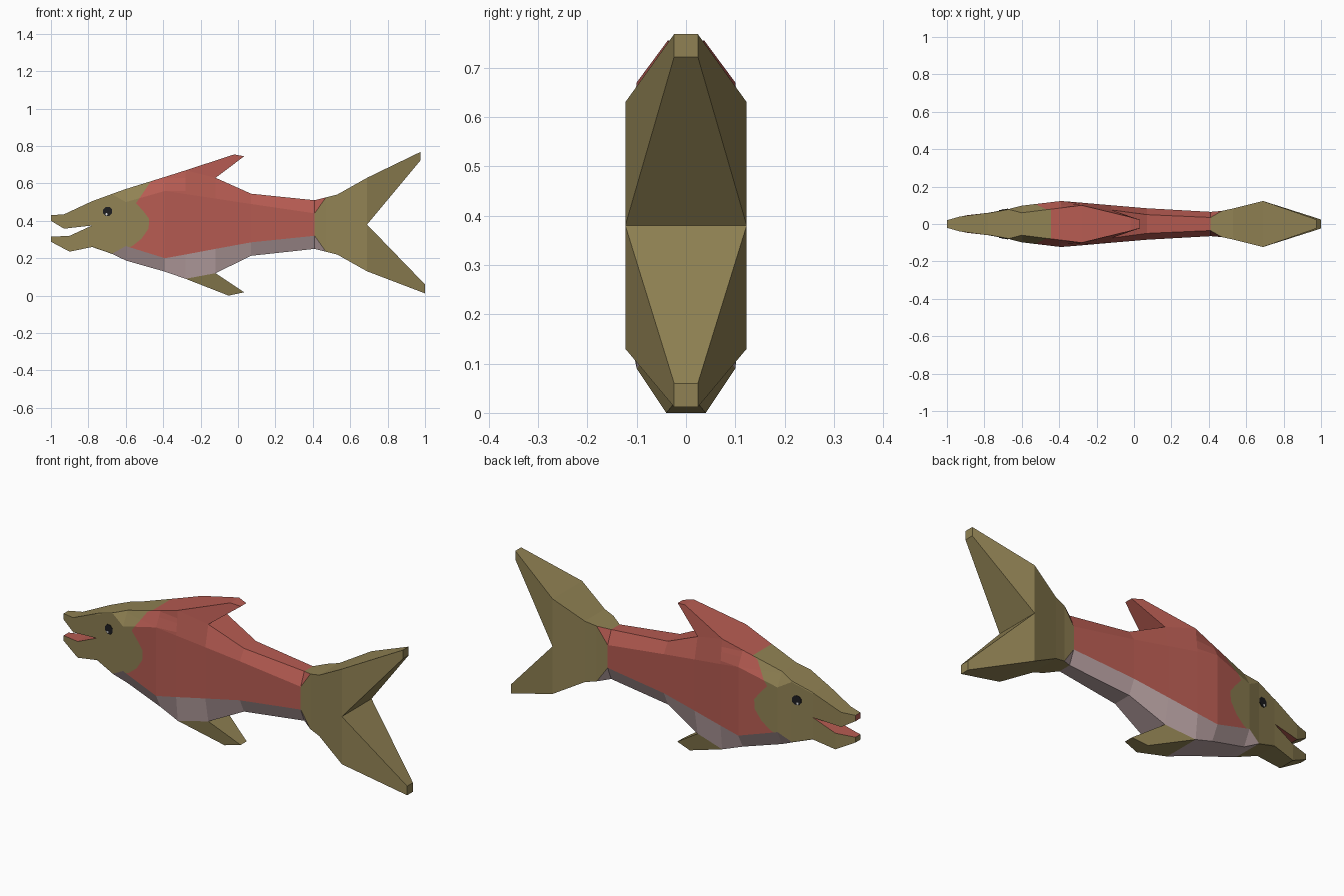
import bpy, bmesh, math
from mathutils import Vector

if "Cube" in bpy.data.objects:
    bpy.data.objects.remove(bpy.data.objects["Cube"])


def material(name, rgb):
    m = bpy.data.materials.new(name)
    m.diffuse_color = (*rgb, 1)
    m.use_nodes = True
    m.node_tree.nodes["Principled BSDF"].inputs["Base Color"].default_value = m.diffuse_color
    return m


MATS = [material("olive", (0.28, 0.222, 0.087)),
        material("red", (0.47, 0.106, 0.084)),
        material("pale pink", (0.51, 0.38, 0.385)),
        material("eye black", (0.012, 0.012, 0.014)),
        material("eye white", (0.75, 0.75, 0.75))]
OLIVE, RED, PINK, BLACK, WHITE = range(5)


def finish(bm, name):
    bmesh.ops.remove_doubles(bm, verts=bm.verts, dist=0.0005)
    bmesh.ops.recalc_face_normals(bm, faces=bm.faces)
    me = bpy.data.meshes.new(name)
    bm.to_mesh(me)
    bm.free()
    for m in MATS:
        me.materials.append(m)
    ob = bpy.data.objects.new(name, me)
    bpy.context.collection.objects.link(ob)
    return ob


def loft(rings, colour, bm=None):
    """Skin half sections of (x, z, half width), top to bottom, mirrored in y."""
    bm = bm or bmesh.new()
    loops = []
    for r in rings:
        pts = [(x, -w, z) for x, z, w in r] + [(x, w, z) for x, z, w in reversed(r)]
        loops.append([bm.verts.new(p) for p in pts])
    n = len(loops[0])
    for i in range(len(loops) - 1):
        for k in range(n):
            a, b, j = loops[i], loops[i + 1], (k + 1) % n
            f = bm.faces.new((a[k], a[j], b[j], b[k]))
            f.material_index = colour(i, k)
    for end in (loops[0], loops[-1]):
        bm.faces.new(end).material_index = colour(0, 1)
    return bm


# Body: x, top z, top width, shoulder z, side width, flank z, belly z, belly width
stations = [
    (-0.78, 0.505, 0.058, 0.50, 0.060, 0.265, 0.26, 0.058),
    (-0.67, 0.545, 0.078, 0.54, 0.080, 0.226, 0.222, 0.078),
    (-0.60, 0.57, 0.060, 0.50, 0.098, 0.265, 0.188, 0.060),
    (-0.39, 0.635, 0.086, 0.56, 0.123, 0.20, 0.128, 0.086),
    (-0.28, 0.67, 0.100, 0.543, 0.114, 0.22, 0.09, 0.100),
    (-0.12, 0.63, 0.075, 0.519, 0.100, 0.25, 0.12, 0.075),
    (0.07, 0.545, 0.050, 0.49, 0.084, 0.285, 0.213, 0.050),
    (0.41, 0.51, 0.035, 0.44, 0.065, 0.32, 0.25, 0.035),
    (0.47, 0.525, 0.070, 0.525, 0.070, 0.235, 0.235, 0.070),
]
rings = [[(x, zt, wt), (x, z1, w), (x, z2, w), (x, zb, wb)]
         for x, zt, wt, z1, w, z2, zb, wb in stations]


def body_colour(i, k):
    if i == 0:
        return OLIVE
    if i == len(rings) - 2 and k in (1, 3, 5, 7):
        return OLIVE
    return PINK if k in (2, 3, 4) else RED


bm = loft(rings, body_colour)

# Wavy edge of the head colour, cut into the body
edge = [(-0.62, 0.245), (-0.565, 0.265), (-0.515, 0.305), (-0.478, 0.36), (-0.475, 0.41),
        (-0.505, 0.45), (-0.545, 0.495), (-0.50, 0.56), (-0.47, 0.605), (-0.42, 0.63)]


def cut(co, no, z0, z1):
    faces = []
    for f in bm.faces:
        c = f.calc_center_median()
        if -0.7 < c.x < -0.25 and z0 < c.z < z1 and f.material_index == RED:
            faces.append(f)
    geom = set(faces)
    for f in faces:
        geom.update(f.edges)
        geom.update(f.verts)
    bmesh.ops.bisect_plane(bm, geom=list(geom), dist=1e-5, plane_co=co, plane_no=no)


for x, z in edge:
    cut((x, 0, z), (0, 0, 1), 0, 1)
for (xa, za), (xb, zb) in zip(edge, edge[1:]):
    cut((xa, 0, za), Vector((zb - za, 0, xa - xb)).normalized(), za, zb)
for f in bm.faces:
    c = f.calc_center_median()
    if f.material_index == RED and c.x < -0.25:
        limit = edge[0][0] if c.z < edge[0][1] else edge[-1][0]
        for (xa, za), (xb, zb) in zip(edge, edge[1:]):
            if za <= c.z < zb:
                limit = xa + (xb - xa) * (c.z - za) / (zb - za)
        if c.x < limit:
            f.material_index = OLIVE
finish(bm, "body")

# Jaws, red inside the mouth (side 1 is the underside, side 3 the top)
finish(loft([[(-0.78, 0.505, 0.06), (-0.78, 0.375, 0.06)],
             [(-0.93, 0.435, 0.04), (-0.93, 0.358, 0.04)],
             [(-1.0, 0.43, 0.02), (-1.0, 0.40, 0.02)]],
            lambda i, k: RED if k == 1 and i == 0 else OLIVE), "upper_jaw")
jaw = loft([[(-0.78, 0.375, 0.06), (-0.78, 0.26, 0.06)],
            [(-0.90, 0.32, 0.046), (-0.90, 0.235, 0.046)],
            [(-1.0, 0.315, 0.02), (-1.0, 0.288, 0.02)]],
           lambda i, k: RED if k == 3 else OLIVE)
for f in jaw.faces:
    if f.calc_center_median().x < -0.99:
        f.material_index = OLIVE
finish(jaw, "lower_jaw")

# Back fin and belly fin
finish(loft([[(-0.28, 0.67, 0.10), (-0.12, 0.63, 0.075)],
             [(-0.02, 0.755, 0.037), (0.033, 0.745, 0.022)]],
            lambda i, k: RED), "back_fin")
finish(loft([[(-0.12, 0.12, 0.075), (-0.28, 0.09, 0.10)],
             [(0.033, 0.018, 0.025), (-0.05, 0.0, 0.04)]],
            lambda i, k: OLIVE), "belly_fin")

# Tail root and two lobes
tail = loft([[(0.47, 0.525, 0.07), (0.47, 0.235, 0.07)],
             [(0.53, 0.54, 0.083), (0.53, 0.22, 0.083)],
             [(0.69, 0.63, 0.123), (0.69, 0.13, 0.123)]], lambda i, k: OLIVE)
finish(tail, "tail_root")
finish(loft([[(0.69, 0.63, 0.123), (0.69, 0.38, 0.123)],
             [(0.975, 0.768, 0.024), (0.975, 0.722, 0.024)]],
            lambda i, k: OLIVE), "upper_tail_lobe")
finish(loft([[(0.69, 0.38, 0.123), (0.69, 0.13, 0.123)],
             [(1.0, 0.06, 0.024), (1.0, 0.012, 0.024)]],
            lambda i, k: OLIVE), "lower_tail_lobe")


# Eyes: thin discs lying on the sides of the head
def disc(name, side, x, z, r, lift, colour):
    bm = bmesh.new()
    layers = []
    for off in (-0.002, lift):
        vs = []
        for k in range(8):
            a = math.tau * (k + 0.5) / 8
            px, pz = x + r * math.cos(a), z + r * math.sin(a)
            vs.append(bm.verts.new((px, side * (0.06 + 0.182 * (px + 0.78) + off), pz)))
        layers.append(vs)
        bm.faces.new(vs)
    for k in range(8):
        j = (k + 1) % 8
        bm.faces.new((layers[0][k], layers[0][j], layers[1][j], layers[1][k]))
    for f in bm.faces:
        f.material_index = colour
    finish(bm, name)


for side, label in ((-1, "right"), (1, "left")):
    disc("eye_" + label, side, -0.697, 0.45, 0.026, 0.003, BLACK)
    disc("eye_glint_" + label, side, -0.703, 0.435, 0.006, 0.005, WHITE)
